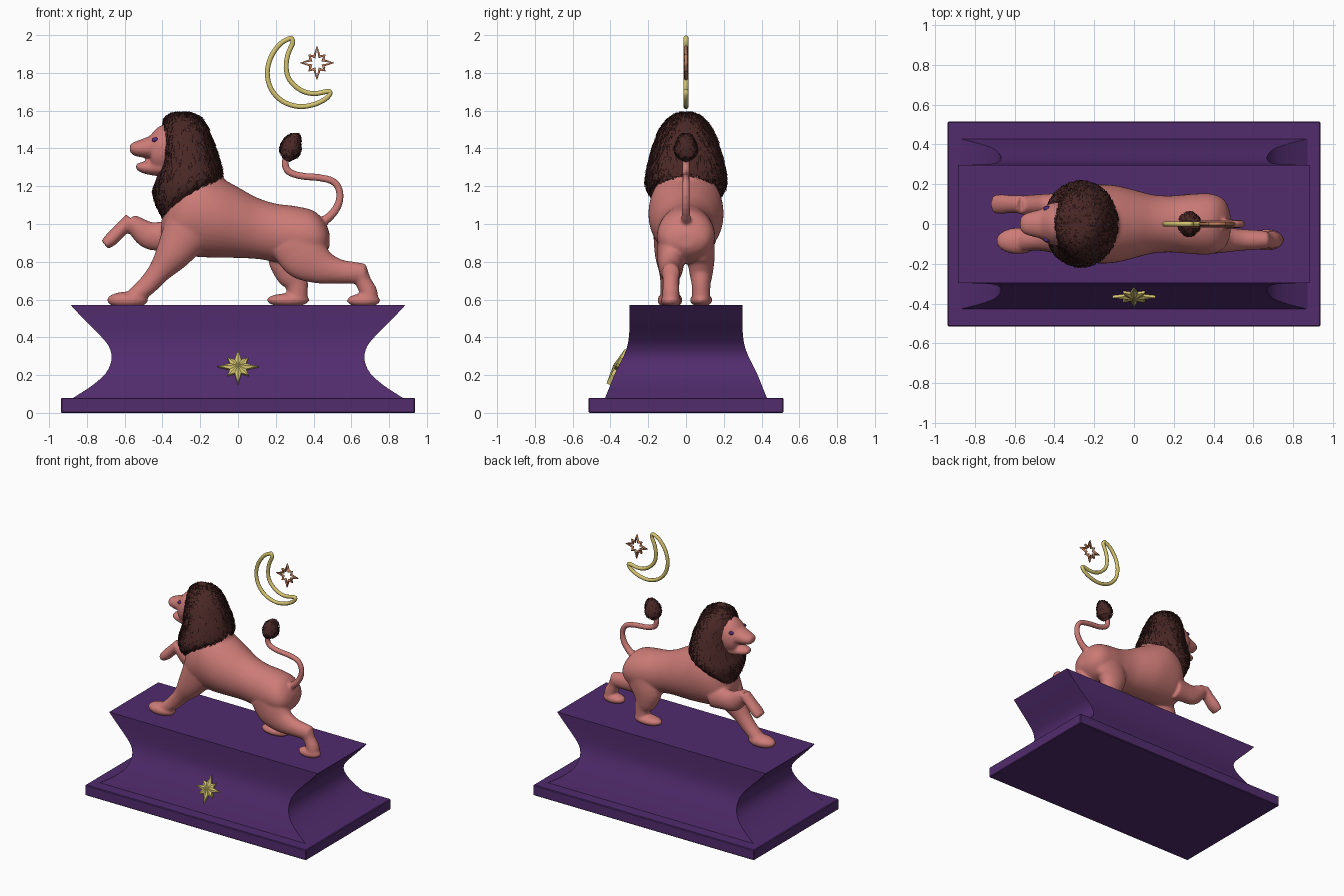
import bpy, bmesh, math, random
from mathutils import Vector, Matrix

random.seed(7)
if "Cube" in bpy.data.objects:
    bpy.data.objects.remove(bpy.data.objects["Cube"])


def material(name, rgb):
    m = bpy.data.materials.new(name)
    m.use_nodes = True
    m.diffuse_color = (*rgb, 1)
    m.node_tree.nodes["Principled BSDF"].inputs["Base Color"].default_value = (*rgb, 1)
    return m


PINK = material("dusty pink", (.61, .2, .185))
BROWN = material("dark brown", (.066, .021, .019))
PURPLE = material("deep purple", (.083, .025, .155))
GOLD = material("pale gold", (.66, .55, .16))
COPPER = material("copper", (.58, .22, .11))
VIOLET = material("eye violet", (.08, .025, .19))


def finish(name, bm, mat, angle=40):
    bmesh.ops.recalc_face_normals(bm, faces=bm.faces)
    mesh = bpy.data.meshes.new(name)
    bm.to_mesh(mesh)
    bm.free()
    obj = bpy.data.objects.new(name, mesh)
    bpy.context.collection.objects.link(obj)
    mesh.materials.append(mat)
    mesh.shade_smooth()
    mesh.set_sharp_from_angle(angle=math.radians(angle))
    return obj


def spline(rows, steps=4):
    """Smooth interpolation through rows of numbers."""
    out = []
    for i in range(len(rows) - 1):
        a, b, c, d = (rows[max(i - 1, 0)], rows[i], rows[i + 1], rows[min(i + 2, len(rows) - 1)])
        for s in range(steps):
            t = s / steps
            out.append([q + .5 * t * (r - p + t * (2*p - 5*q + 4*r - w + t * (3*(q - r) + w - p)))
                        for p, q, r, w in zip(a, b, c, d)])
    return out + [list(rows[-1])]


def bridge(bm, rings):
    loops = [[bm.verts.new(p) for p in ring] for ring in rings]
    n = len(loops[0])
    for a, b in zip(loops, loops[1:]):
        for i in range(n):
            j = (i + 1) % n
            bm.faces.new((a[i], a[j], b[j], b[i]))
    bm.faces.new(loops[0][::-1])
    bm.faces.new(loops[-1])


def ring_point(row, a, y=0):
    xa, za, xb, zb, hy = row
    c, s = math.cos(a), math.sin(a)
    return Vector(((xa + xb) / 2 + (xb - xa) / 2 * c, y + hy * s, (za + zb) / 2 + (zb - za) / 2 * c))


def loft(bm, rows, y=0, n=40):
    """Ellipses spanning point a to point b in the xz plane, hy wide."""
    bridge(bm, [[ring_point(r, math.tau * i / n, y) for i in range(n)] for r in rows])


def limb(bm, path, y):
    """Tube through (x, z, radius, half width) points."""
    pts, rows = spline(path), []
    for i, (x, z, r, hy) in enumerate(pts):
        p, q = pts[max(i - 1, 0)], pts[min(i + 1, len(pts) - 1)]
        t = Vector((q[0] - p[0], q[1] - p[1])).normalized() * r
        rows.append((x - t.y, z + t.x, x + t.y, z - t.x, hy))
    loft(bm, rows, y)


def ball(bm, centre, size):
    m = Matrix.Translation(centre) @ Matrix.Diagonal((*size, 1))
    bmesh.ops.create_uvsphere(bm, u_segments=20, v_segments=12, radius=1, matrix=m)


# Pedestal: a base slab and a waisted block
bm = bmesh.new()
bmesh.ops.create_cube(bm, size=1, matrix=Matrix.Translation((0, 0, .04)) @ Matrix.Diagonal((1.875, 1.03, .08, 1)))
bmesh.ops.bevel(bm, geom=bm.edges[:], offset=.005, segments=1, affect='EDGES')
finish("base_slab", bm, PURPLE, 25)

profile = [(.075, .88, .43), (.1, .84, .42), (.15, .765, .4), (.21, .7, .375), (.27, .672, .345), (.32, .672, .322),
           (.37, .695, .307), (.43, .75, .3), (.5, .82, .298), (.57, .885, .298)]
bm = bmesh.new()
bridge(bm, [[(-x, -y, z), (x, -y, z), (x, y, z), (-x, y, z)] for z, x, y in spline(profile, 3)])
finish("pedestal", bm, PURPLE)

# Lion: overlapping forms fused into one skin
bm = bmesh.new()
torso = [(x, lo, x, hi, hy) for x, lo, hi, hy in (
    (-.405, .92, 1.02, .04), (-.37, .86, 1.15, .12), (-.3, .835, 1.26, .175), (-.2, .825, 1.3, .197),
    (-.1, .822, 1.25, .195), (0, .82, 1.195, .172), (.1, .815, 1.14, .147), (.2, .8, 1.108, .143),
    (.3, .79, 1.095, .152), (.4, .8, 1.07, .15), (.46, .84, 1.01, .115), (.485, .88, .95, .05))]
loft(bm, spline(torso))
limb(bm, [(-.18, 1.1, .16, .15), (-.25, 1.28, .14, .13), (-.31, 1.42, .12, .11)], 0)
for part in (((-.3, 1.3, 1.53, .1), (-.37, 1.27, 1.53, .11), (-.42, 1.27, 1.515, .104), (-.46, 1.29, 1.475, .083)),
             ((-.42, 1.34, 1.495, .09), (-.47, 1.347, 1.465, .074), (-.525, 1.355, 1.444, .06),
              (-.555, 1.365, 1.432, .048), (-.573, 1.382, 1.418, .03)),
             ((-.4, 1.25, 1.355, .08), (-.47, 1.26, 1.336, .06), (-.515, 1.273, 1.327, .046), (-.54, 1.29, 1.317, .025))):
    loft(bm, spline([(x, lo, x, hi, hy) for x, lo, hi, hy in part]))
# Planted and raised forelegs
limb(bm, [(-.25, .99, .14, .09), (-.345, .84, .095, .08), (-.415, .75, .062, .058), (-.48, .675, .052, .05),
          (-.55, .615, .045, .052)], -.085)
ball(bm, (-.585, -.085, .597), (.11, .067, .045))
limb(bm, [(-.3, .94, .09, .07), (-.39, .935, .078, .06), (-.47, .94, .073, .055), (-.535, .985, .055, .05),
          (-.575, 1.017, .042, .045)], .095)
limb(bm, [(-.565, 1.025, .038, .045), (-.62, .97, .037, .045), (-.67, .92, .037, .05), (-.705, .89, .028, .045)], .1)
# Stretched and planted hind legs
limb(bm, [(.3, .92, .14, .07), (.36, .83, .135, .072), (.44, .775, .095, .065), (.53, .75, .066, .055),
          (.61, .742, .058, .05), (.672, .735, .055, .045)], -.08)
limb(bm, [(.645, .765, .038, .045), (.662, .7, .042, .042), (.69, .64, .048, .045), (.69, .59, .05, .045)], -.08)
ball(bm, (.665, -.08, .595), (.09, .055, .036))
limb(bm, [(.33, .95, .13, .07), (.28, .83, .125, .072), (.285, .74, .09, .062), (.31, .68, .062, .05),
          (.315, .6, .052, .048)], .08)
ball(bm, (.265, .08, .597), (.115, .06, .036))
limb(bm, [(.42, 1., .03, .03), (.475, 1.03, .025, .025), (.525, 1.09, .022, .022), (.54, 1.16, .02, .02),
          (.51, 1.222, .02, .02), (.43, 1.245, .02, .02), (.33, 1.255, .02, .02), (.265, 1.28, .02, .02),
          (.25, 1.33, .02, .02), (.27, 1.39, .02, .02)], 0)
lion = finish("lion_body", bm, PINK)
fuse = lion.modifiers.new("fuse", 'REMESH')
fuse.mode, fuse.voxel_size, fuse.use_smooth_shade = 'VOXEL', .008, True
relax = lion.modifiers.new("relax", 'SMOOTH')
relax.factor, relax.iterations = .5, 10

bm = bmesh.new()
for side in (-1, 1):
    ball(bm, (-.437, side * .078, 1.446), (.019, .013, .013))
finish("eyes", bm, VIOLET)


# Fur: a solid core covered in tapered locks that follow its surface
def fur(name, sections, count, reach, lift, width):
    rows = spline(sections)
    last = len(rows) - 1
    core = ring_point(rows[last // 2], math.pi / 2) * Vector((1, 0, 1)).length / math.sqrt(2)
    core.y = 0

    def at(k, a, height):
        p = ring_point(rows[min(k, last)], a)
        if k > last:
            p += (p - ring_point(rows[last - 1], a)) * (k - last)
        return p + (p - core).normalized() * height

    bm = bmesh.new()
    loft(bm, rows)
    for _ in range(count):
        k, a = random.randrange(last), random.uniform(0, math.tau)
        root = at(k, a, 0)
        if root.x < -.38 and abs(root.y) < .1 and root.z > 1.24:
            continue
        size, turn = random.uniform(.5, 1.1), random.uniform(-.12, .12)
        across = (at(k, a + .05, 0) - root).normalized() * width
        tip = bm.verts.new(at(k + round(reach * size), a + turn, lift * random.uniform(.4, 1.5)))
        middle = at(k + round(reach * size / 2), a + turn / 2, lift * random.uniform(.4, 1.1))
        base = [bm.verts.new(v) for v in (root - across, root + across, at(k, a, -width))]
        mid = [bm.verts.new(v) for v in (middle - across, middle + across, middle + (core - middle) * .05)]
        for i in range(3):
            j = (i + 1) % 3
            bm.faces.new((base[i], base[j], mid[j], mid[i]))
            bm.faces.new((mid[i], mid[j], tip))
        bm.faces.new(base)
    finish(name, bm, BROWN)


fur("mane", [(-.305, 1.586, -.295, 1.586, .008), (-.36, 1.572, -.235, 1.574, .055), (-.39, 1.54, -.19, 1.545, .098),
             (-.395, 1.49, -.16, 1.49, .135), (-.4, 1.42, -.135, 1.42, .163), (-.402, 1.34, -.11, 1.35, .185),
             (-.43, 1.25, -.088, 1.27, .205), (-.447, 1.18, -.11, 1.225, .205), (-.428, 1.11, -.2, 1.175, .172),
             (-.4, 1.05, -.29, 1.115, .1), (-.38, 1.0, -.345, 1.03, .04)],
    4200, 6, .013, .0055)
fur("tail_tuft", [(.298, 1.482, .31, 1.48, .008), (.252, 1.455, .328, 1.458, .036), (.228, 1.41, .33, 1.4, .056),
                  (.232, 1.37, .318, 1.362, .05), (.25, 1.345, .285, 1.345, .02)], 350, 5, .009, .005)


# Crescent and star outlines above
def outline(name, points, radius, mat):
    curve = bpy.data.curves.new(name, 'CURVE')
    curve.dimensions, curve.bevel_depth, curve.bevel_resolution = '3D', radius, 3
    line = curve.splines.new('POLY')
    line.points.add(len(points) - 1)
    for point, (x, z) in zip(line.points, points):
        point.co = (x, 0, z, 1)
    line.use_cyclic_u = True
    helper = bpy.data.objects.new(name + "_path", curve)
    mesh = bpy.data.meshes.new_from_object(helper)
    bpy.data.objects.remove(helper)
    mesh.materials.clear()
    mesh.materials.append(mat)
    mesh.shade_smooth()
    bpy.context.collection.objects.link(bpy.data.objects.new(name, mesh))


crescent = [(.28, 1.985), (.225, 1.955), (.175, 1.885), (.155, 1.8), (.175, 1.715), (.235, 1.65), (.32, 1.622),
            (.4, 1.632), (.46, 1.66), (.487, 1.69), (.475, 1.702), (.4, 1.69), (.33, 1.71), (.272, 1.765), (.255, 1.83),
            (.265, 1.9), (.29, 1.96), (.28, 1.985)]
outline("crescent_moon", spline(crescent)[:-1], .0135, GOLD)


def star(long, short, inner):
    for i in range(16):
        r = inner if i % 2 else short if i % 4 else long
        yield r * math.sin(math.tau * i / 16), r * math.cos(math.tau * i / 16)


outline("small_star", [(.418 + x, 1.853 + z) for x, z in star(.083, .055, .035)], .0098, COPPER)

# Faceted star emblem leaning on the pedestal's front
bm = bmesh.new()
rim = [bm.verts.new((x, -.016, z * .95)) for x, z in star(.108, .078, .046)]
back = [bm.verts.new((v.co.x, .012, v.co.z)) for v in rim]
top = bm.verts.new((0, -.03, 0))
for i in range(16):
    j = (i + 1) % 16
    bm.faces.new((rim[i], rim[j], top))
    bm.faces.new((rim[i], back[i], back[j], rim[j]))
bm.faces.new(back)
emblem = finish("star_emblem", bm, GOLD, 5)
emblem.location = (0, -.358, .24)
emblem.rotation_euler.x = math.radians(-28)
